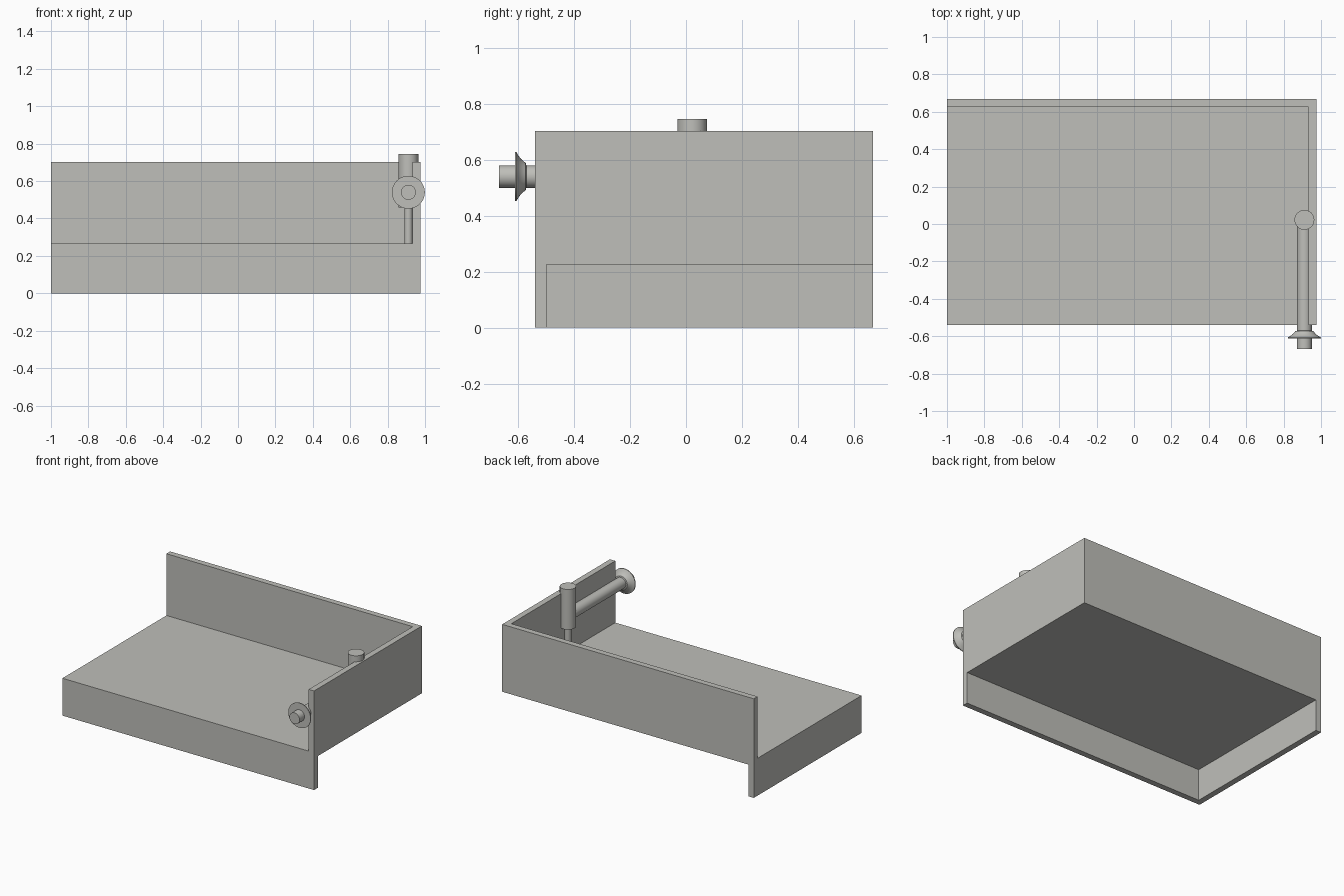
import bpy, bmesh, math
from mathutils import Matrix

if "Cube" in bpy.data.objects:
    bpy.data.objects.remove(bpy.data.objects["Cube"])

mat = bpy.data.materials.new("light warm grey")
mat.diffuse_color = (0.52, 0.52, 0.49, 1)
mat.use_nodes = True
mat.node_tree.nodes["Principled BSDF"].inputs["Base Color"].default_value = mat.diffuse_color

# main dimensions
X0, X1, Y0, Y1 = -1.0, 0.975, -0.54, 0.668
T = 0.042                       # panel thickness
DECK, TOP = 0.265, 0.703
PX, PY, PZ = 0.911, 0.022, 0.54  # pipe elbow position


def finish(name, bm, smooth=False):
    bmesh.ops.recalc_face_normals(bm, faces=bm.faces)
    me = bpy.data.meshes.new(name)
    bm.to_mesh(me)
    bm.free()
    me.materials.append(mat)
    ob = bpy.data.objects.new(name, me)
    bpy.context.collection.objects.link(ob)
    if smooth:
        bpy.context.view_layer.objects.active = ob
        ob.select_set(True)
        bpy.ops.object.shade_smooth_by_angle(angle=math.radians(30))
        ob.select_set(False)
    return ob


def extrude_plan(name, plan, z0, z1):
    """Extrude a flat outline upward."""
    bm = bmesh.new()
    face = bm.faces.new([bm.verts.new((x, y, z0)) for x, y in plan])
    res = bmesh.ops.extrude_face_region(bm, geom=[face])
    verts = [v for v in res["geom"] if isinstance(v, bmesh.types.BMVert)]
    bmesh.ops.translate(bm, verts=verts, vec=(0, 0, z1 - z0))
    return finish(name, bm)


def lathe(name, profile, place, sides=40):
    """Revolve (radius, height) points about z, then place the result."""
    bm = bmesh.new()
    rings = [[bm.verts.new((r * math.cos(2 * math.pi * i / sides),
                            r * math.sin(2 * math.pi * i / sides), h))
              for i in range(sides)] for r, h in profile]
    for a, b in zip(rings, rings[1:]):
        for i in range(sides):
            j = (i + 1) % sides
            bm.faces.new((a[i], a[j], b[j], b[i]))
    bm.faces.new(rings[0])
    bm.faces.new(rings[-1])
    bm.transform(place)
    return finish(name, bm, True)


# L-shaped skirt along the front and left
extrude_plan("front_and_left_skirt",
             [(X0, Y0), (X1, Y0), (X1, Y0 + T), (X0 + T, Y0 + T),
              (X0 + T, Y1), (X0, Y1)], 0, DECK)
# deck slab, open underneath
extrude_plan("deck", [(X0 + T, Y0 + T), (X1, Y0 + T), (X1, Y1), (X0 + T, Y1)],
             DECK - 0.04, DECK)
# L-shaped wall along the back and right
extrude_plan("back_and_right_wall",
             [(X0, Y1), (X0, Y1 - T), (X1 - T, Y1 - T), (X1 - T, Y0),
              (X1, Y0), (X1, Y1)], DECK, TOP)

# vertical valve body and thin riser
upright = Matrix.Translation((PX, PY, 0))
lathe("valve_body", [(0.053, 0.46), (0.053, 0.745)], upright)
lathe("riser_pipe", [(0.022, DECK - 0.01), (0.022, 0.47)], upright, 24)

# horizontal pipe running forward, with a flared collar
forward = Matrix.Translation((PX, 0, PZ)) @ Matrix.Rotation(math.pi / 2, 4, 'X')
lathe("horizontal_pipe", [(0.04, -PY), (0.04, 0.668)], forward)
lathe("pipe_collar", [(0.038, 0.57), (0.049, 0.573), (0.054, 0.58),
                      (0.063, 0.59), (0.075, 0.599), (0.088, 0.606),
                      (0.088, 0.612), (0.038, 0.612)], forward)
